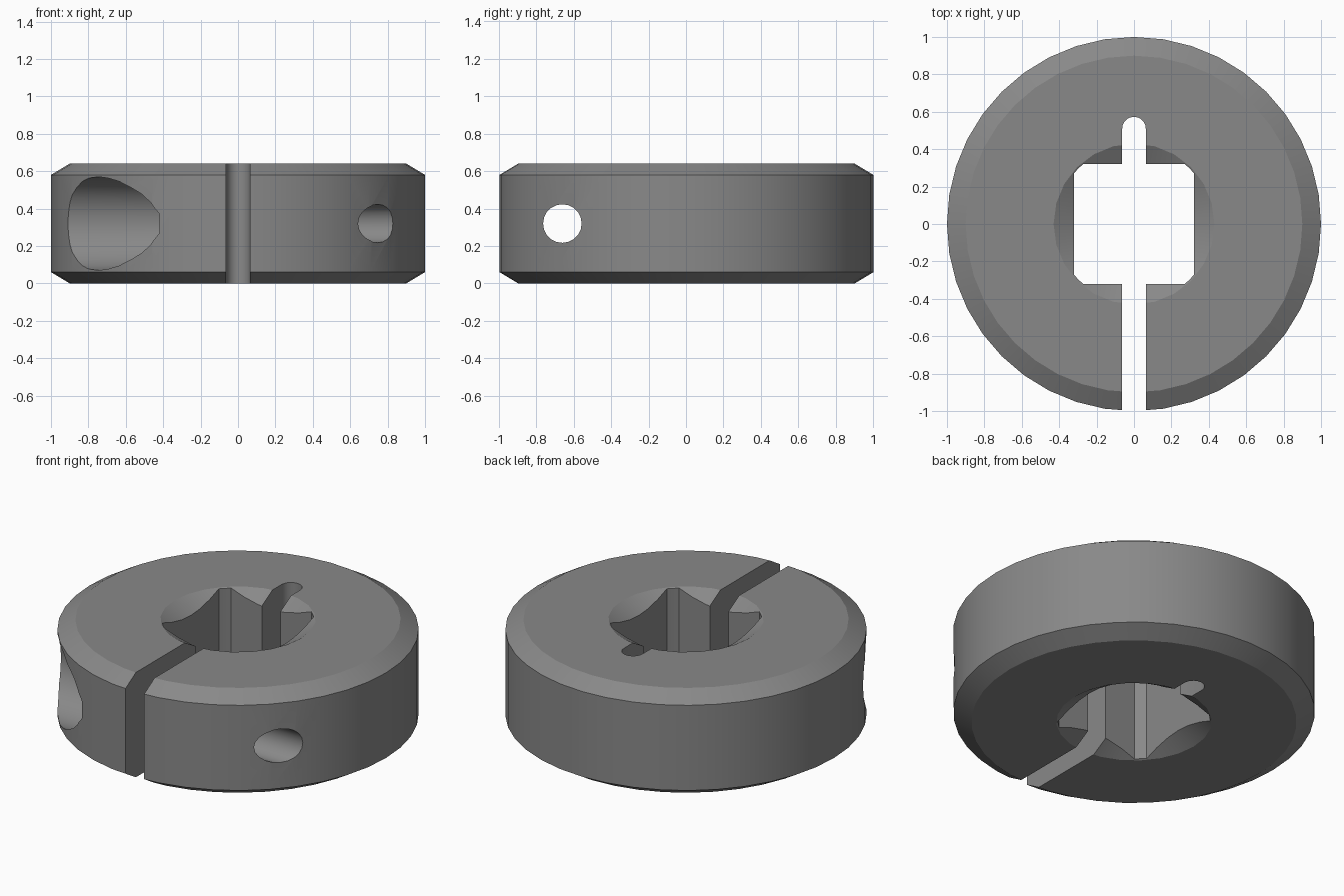
import bpy, bmesh
from math import sin, cos, pi, acos, radians, tan
from mathutils import Matrix

if "Cube" in bpy.data.objects:
    bpy.data.objects.remove(bpy.data.objects["Cube"], do_unlink=True)

HEIGHT = 0.64
SLOPE = tan(radians(30))      # chamfer rise per unit of radius
SLOT = 0.063                  # half width of the split and the key slot
FLAT = 0.32                   # half width of the square bore
CORNER = 0.42                 # radius that trims the bore corners
SCREW_Y = -0.66

steel = bpy.data.materials.new("dark_grey_steel")
steel.use_nodes = True
steel.diffuse_color = (0.25, 0.25, 0.25, 1)
steel.node_tree.nodes["Principled BSDF"].inputs["Base Color"].default_value = (0.25, 0.25, 0.25, 1)


def make_object(name, bm):
    bmesh.ops.recalc_face_normals(bm, faces=bm.faces)
    mesh = bpy.data.meshes.new(name)
    bm.to_mesh(mesh)
    bm.free()
    mesh.materials.append(steel)
    obj = bpy.data.objects.new(name, mesh)
    bpy.context.collection.objects.link(obj)
    return obj


def lathe(name, profile, sides, matrix=Matrix()):
    """Solid of revolution about z from (radius, z) pairs, with flat caps."""
    bm = bmesh.new()
    rings = [[bm.verts.new((r * cos(2 * pi * i / sides), r * sin(2 * pi * i / sides), z))
              for i in range(sides)] for r, z in profile]
    for low, high in zip(rings, rings[1:]):
        for i in range(sides):
            j = (i + 1) % sides
            bm.faces.new((low[i], low[j], high[j], high[i]))
    bm.faces.new(rings[0])
    bm.faces.new(rings[-1])
    bm.transform(matrix)
    return make_object(name, bm)


def prism(name, outline, z0, z1):
    bm = bmesh.new()
    face = bm.faces.new([bm.verts.new((x, y, z0)) for x, y in outline])
    top = bmesh.ops.extrude_face_region(bm, geom=[face])["geom"]
    verts = [v for v in top if isinstance(v, bmesh.types.BMVert)]
    bmesh.ops.translate(bm, verts=verts, vec=(0, 0, z1 - z0))
    return make_object(name, bm)


# Chamfered ring body
collar = lathe("clamp_collar", [(0.9, 0), (1, 0.06), (1, HEIGHT - 0.06), (0.9, HEIGHT)], 40)

# Right half of the opening: split, square bore with trimmed corners, round-ended key slot
half = [(SLOT, -1.2), (SLOT, -FLAT)]
a = acos(FLAT / CORNER)
for start, end in ((a - pi / 2, -a), (a, pi / 2 - a)):
    for i in range(4):
        t = start + (end - start) * i / 3
        half.append((CORNER * cos(t), CORNER * sin(t)))
half.append((SLOT, FLAT))
half += [(SLOT * cos(t * pi / 10), 0.51 + SLOT * sin(t * pi / 10)) for t in range(5)]
outline = half + [(0, 0.51 + SLOT)] + [(-x, y) for x, y in reversed(half)]
cutters = [prism("bore_cutter", outline, -0.2, HEIGHT + 0.2)]

# Conical countersinks at both ends of the bore
for name, z, up in (("top_countersink_cutter", HEIGHT, 1), ("bottom_countersink_cutter", 0, -1)):
    cone = [(r, z + up * (r - 0.43) * SLOPE) for r in (0.25, 0.6)]
    cutters.append(lathe(name, cone, 24))

# Clamp screw hole and the wide head pocket on the right side
along_x = Matrix.Translation((0, SCREW_Y, HEIGHT / 2)) @ Matrix.Rotation(pi / 2, 4, "Y")
cutters.append(lathe("screw_hole_cutter", [(0.103, -1.2), (0.103, 1.2)], 20, along_x))
cutters.append(lathe("head_pocket_cutter", [(0.25, -1.2), (0.25, -0.42)], 28, along_x))

# Cut everything away, then discard the cutters
bpy.ops.object.select_all(action="DESELECT")
bpy.context.view_layer.objects.active = collar
collar.select_set(True)
for cutter in cutters:
    cutter.hide_render = True
    mod = collar.modifiers.new(cutter.name, "BOOLEAN")
    mod.operation = "DIFFERENCE"
    mod.solver = "EXACT"
    mod.object = cutter
    bpy.ops.object.modifier_apply(modifier=mod.name)
for cutter in cutters:
    bpy.data.objects.remove(cutter, do_unlink=True)

bpy.ops.object.shade_smooth_by_angle(angle=radians(22))
